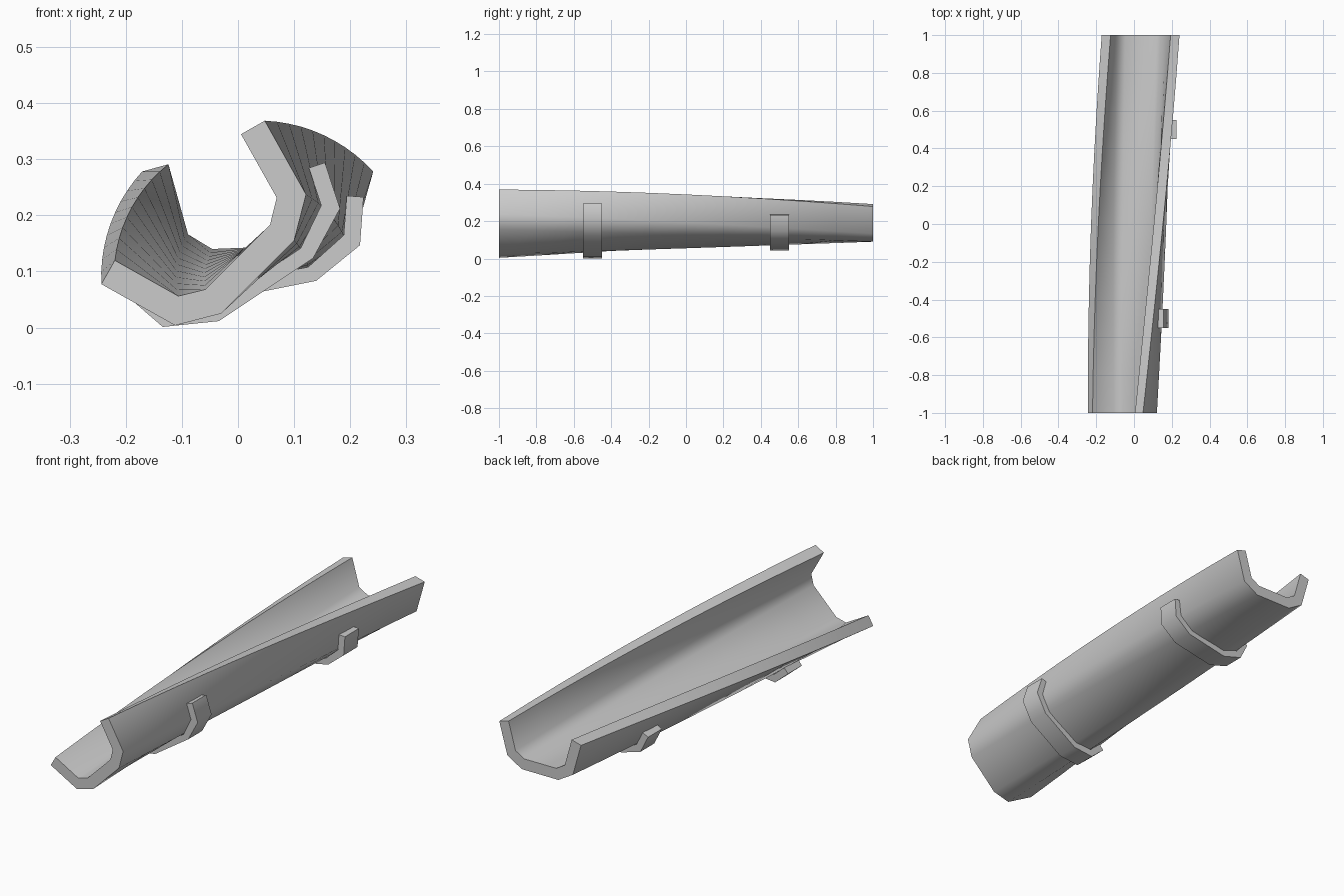
import bpy, bmesh
from math import radians, sin, cos

if "Cube" in bpy.data.objects:
    bpy.data.objects.remove(bpy.data.objects["Cube"])

PIVOT_X, PIVOT_Z = 0.035, 0.09   # twist axis: centre of the trough floor


def twist_angle(y):
    # 45 degrees at the front, level at the back
    return radians(45) * (1 - y) / 2


def closed_profile(outer, inner):
    # mirror right-hand half profiles into one closed U loop
    loop = [(-u, v) for u, v in outer] + outer[::-1]
    return loop + inner + [(-u, v) for u, v in inner[::-1]]


def channel(name, profile, stations):
    # stations: list of (y, angle); sweep the U and cap both ends
    bm = bmesh.new()
    rings = []
    for y, a in stations:
        rings.append([bm.verts.new((PIVOT_X + u * cos(a) - v * sin(a), y,
                                    PIVOT_Z + u * sin(a) + v * cos(a)))
                      for u, v in profile])
    n = len(profile)
    for r0, r1 in zip(rings, rings[1:]):
        for i in range(n):
            j = (i + 1) % n
            bm.faces.new((r0[i], r0[j], r1[j], r1[i]))
    # end caps as strips of quads between outer and inner walls
    for ring in (rings[0], rings[-1]):
        for i in range(n // 2 - 1):
            bm.faces.new((ring[i], ring[i + 1], ring[n - 2 - i], ring[n - 1 - i]))
    bmesh.ops.recalc_face_normals(bm, faces=bm.faces)
    mesh = bpy.data.meshes.new(name)
    bm.to_mesh(mesh)
    bm.free()
    ob = bpy.data.objects.new(name, mesh)
    bpy.context.collection.objects.link(ob)
    bpy.ops.object.select_all(action='DESELECT')
    ob.select_set(True)
    bpy.context.view_layer.objects.active = ob
    bpy.ops.object.shade_smooth_by_angle(angle=radians(50))
    return ob


# Twisted trough
trough_outer = [(0.206, 0.188), (0.165, 0.043), (0.092, 0.0)]
trough_inner = [(0.159, 0.201), (0.124, 0.076), (0.081, 0.05)]
ys = [-1 + 2 * i / 10 for i in range(11)]
channel("trough", closed_profile(trough_outer, trough_inner),
        [(y, twist_angle(y)) for y in ys])

# Support straps hugging the outside, each turned with the trough
strap_outer = [(0.213, 0.103), (0.19, 0.02), (0.101, -0.027)]
strap_inner = [(0.184, 0.111), (0.165, 0.043), (0.092, 0.0)]
for name, y in (("front_strap", -0.5), ("back_strap", 0.5)):
    a = twist_angle(y)
    channel(name, closed_profile(strap_outer, strap_inner),
            [(y - 0.05, a), (y + 0.05, a)])
